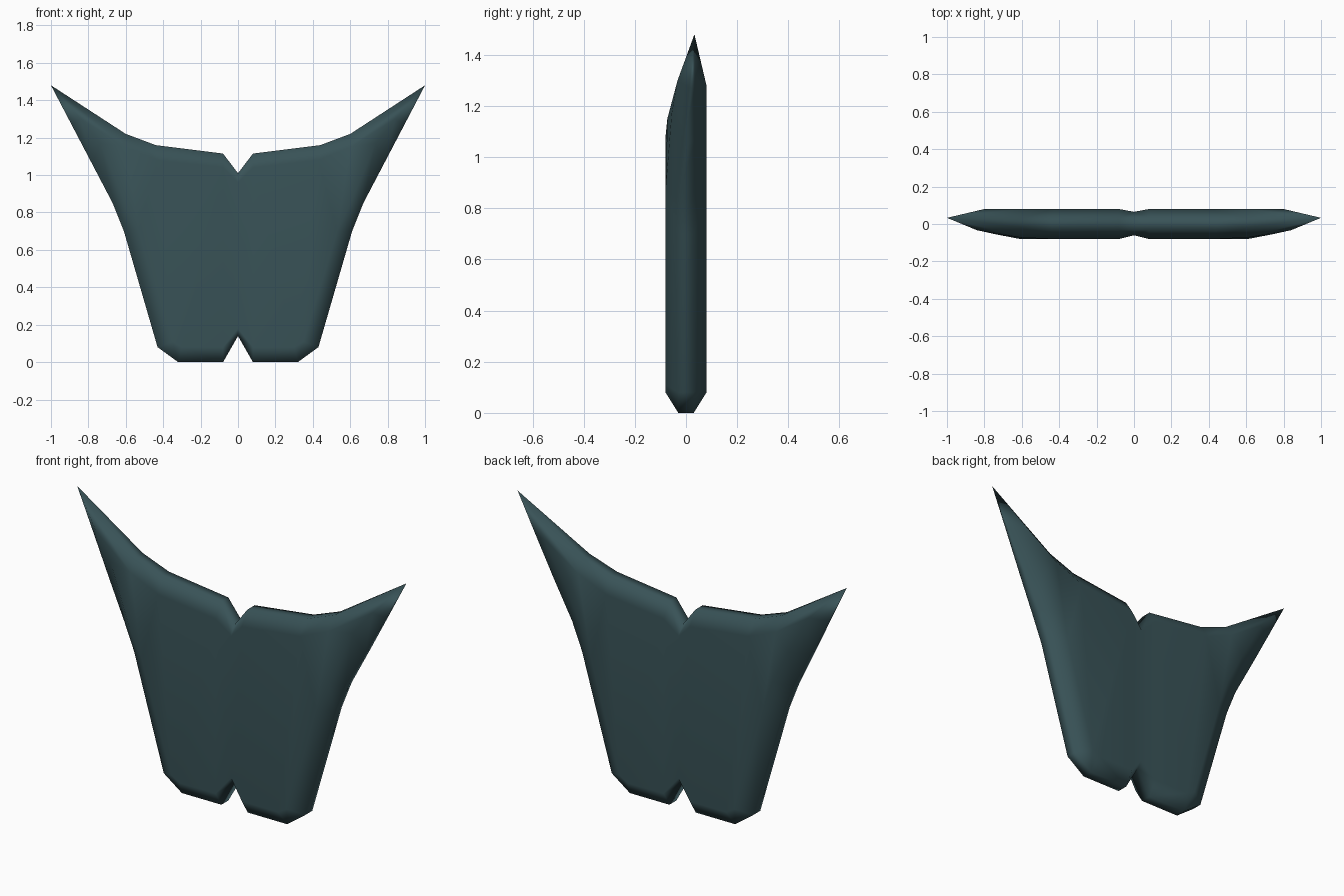
import bpy, bmesh

if "Cube" in bpy.data.objects:
    bpy.data.objects.remove(bpy.data.objects["Cube"])

# Right half rim outline (x, z), from the centre bottom round to the centre top;
# the horn tip sits between points 7 and 8
rim = [(0, .14), (.08, 0), (.32, 0), (.43, .08), (.61, .70), (.67, .85), (.78, 1.06),
       (.89, 1.27), (.60, 1.22), (.44, 1.16), (.08, 1.115), (0, 1.01)]
tip_co = (1.0, .033, 1.48)
# Inset ridge of the front and back plates (x, y, z)
front = [(0, -.06, .18), (.08, -.08, .08), (.30, -.08, .08), (.35, -.08, .11), (.53, -.08, .70),
         (.61, -.08, .87), (.735, -.056, 1.17), (.84, -.033, 1.30), (.60, -.073, 1.15),
         (.43, -.08, 1.08), (.08, -.08, 1.04), (0, -.06, .96)]
back = [(0, .065, .18), (.08, .08, .08), (.30, .08, .08), (.35, .08, .11), (.52, .08, .70),
        (.58, .08, .87), (.68, .08, 1.06), (.80, .08, 1.28), (.60, .08, 1.15),
        (.43, .08, 1.08), (.08, .08, 1.04), (0, .065, .96)]
front_rim_y = [-.03] * 6 + [-.01, .012] + [-.02] + [-.03] * 3

bm = bmesh.new()
tip = bm.verts.new(tip_co)


def side(ridge, rim_y):
    """Plate with bevelled border; returns the rim vertices."""
    r = [bm.verts.new((x, y, z)) for (x, z), y in zip(rim, rim_y)]
    p = [bm.verts.new(c) for c in ridge]
    for i in range(11):
        if i != 7:
            bm.faces.new((r[i], r[i + 1], p[i + 1], p[i]))
    for i in (7, 8):
        bm.faces.new((r[i], tip, p[i]))
    bm.faces.new((p[7], tip, p[8]))
    for f in ((0, 1, 10, 11), (1, 2, 3, 9, 10), (3, 4, 9), (4, 5, 8, 9), (5, 6, 8), (6, 7, 8)):
        bm.faces.new([p[i] for i in f])
    return r


a = side(front, front_rim_y)
b = side(back, [.03] * 6 + [.035, .035] + [.03] * 4)
# Thin edge strip between both rims
for i in range(11):
    if i != 7:
        bm.faces.new((a[i], b[i], b[i + 1], a[i + 1]))
for i in (7, 8):
    bm.faces.new((a[i], b[i], tip))
bmesh.ops.recalc_face_normals(bm, faces=bm.faces)
if sum(f.normal.y * f.calc_center_median().y * f.calc_area() for f in bm.faces) < 0:
    bmesh.ops.reverse_faces(bm, faces=bm.faces)
for f in bm.faces:
    f.smooth = True

mesh = bpy.data.meshes.new("horned_plate")
bm.to_mesh(mesh)
bm.free()
plate = bpy.data.objects.new("horned_plate", mesh)
bpy.context.collection.objects.link(plate)

# Mirror to the left half and keep the broad faces evenly shaded
m = plate.modifiers.new("mirror", 'MIRROR')
m.use_clip = True
plate.modifiers.new("weighted_normals", 'WEIGHTED_NORMAL')

mat = bpy.data.materials.new("dark_teal")
mat.diffuse_color = (.04, .085, .095, 1)
mat.use_nodes = True
mat.node_tree.nodes["Principled BSDF"].inputs["Base Color"].default_value = mat.diffuse_color
mesh.materials.append(mat)
